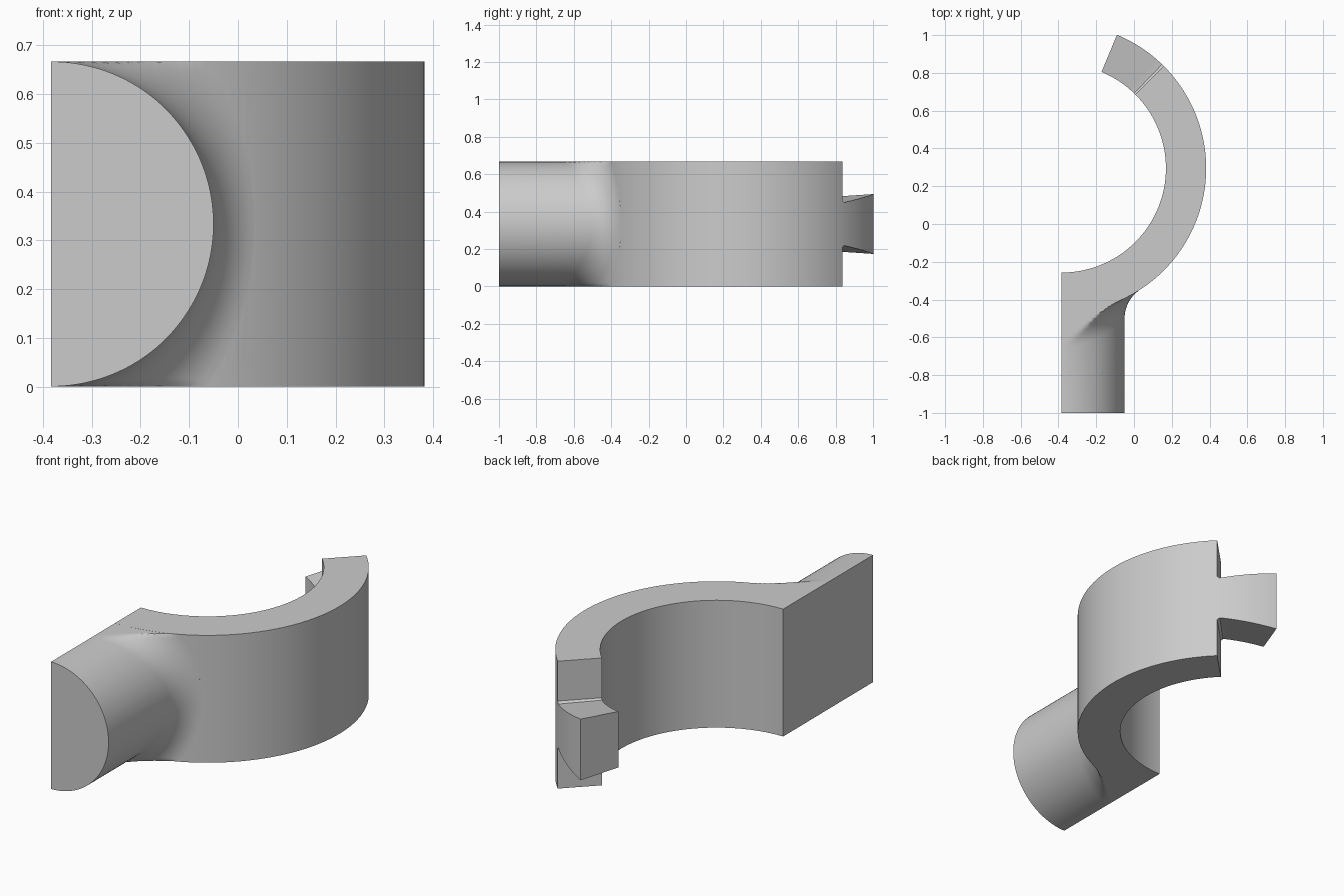
import bpy, bmesh
from math import sin, cos, pi, radians, sqrt
from mathutils import Vector

cube = bpy.data.objects.get("Cube")
if cube:
    bpy.data.objects.remove(cube, do_unlink=True)

CX, CY, H = -0.383, 0.295, 0.667      # ring axis and height
R_IN, R_OUT = 0.552, 0.765            # ring radii
R_POST, R_FIL = 0.333, 0.183          # post radius, blend radius
MID = H / 2

grey = bpy.data.materials.new("light_grey")
grey.use_nodes = True
grey.diffuse_color = (0.6, 0.6, 0.6, 1)
grey.node_tree.nodes["Principled BSDF"].inputs["Base Color"].default_value = (0.6, 0.6, 0.6, 1)


def make(name, bm):
    bmesh.ops.recalc_face_normals(bm, faces=bm.faces)
    mesh = bpy.data.meshes.new(name)
    bm.to_mesh(mesh)
    bm.free()
    mesh.materials.append(grey)
    ob = bpy.data.objects.new(name, mesh)
    bpy.context.collection.objects.link(ob)
    return ob


def activate(ob):
    bpy.ops.object.select_all(action='DESELECT')
    ob.select_set(True)
    bpy.context.view_layer.objects.active = ob


def boolean(ob, other, op):
    other.hide_render = True
    mod = ob.modifiers.new(op.lower(), 'BOOLEAN')
    mod.operation, mod.object, mod.solver = op, other, 'EXACT'
    activate(ob)
    bpy.ops.object.modifier_apply(modifier=mod.name)
    bpy.data.objects.remove(other, do_unlink=True)


def arc_sweep(name, angles, half):
    """Sweep a rectangular section round the ring axis; half(r, a) is its half height."""
    bm = bmesh.new()
    rows = []
    for a in angles:
        rows.append([bm.verts.new((CX + r * cos(a), CY + r * sin(a), MID + s * half(r, a)))
                     for r, s in ((R_IN, -1), (R_OUT, -1), (R_OUT, 1), (R_IN, 1))])
    for p, q in zip(rows, rows[1:]):
        for i in range(4):
            j = (i + 1) % 4
            bm.faces.new((p[i], p[j], q[j], q[i]))
    bm.faces.new(rows[0])
    bm.faces.new(rows[-1])
    return make(name, bm)


def post(name, n=96, m=14):
    """Half-round post whose end flares into the ring with a rolling-ball blend."""
    bm = bmesh.new()
    rows = []
    reach = R_OUT + R_FIL
    for i in range(n + 1):
        phi = -pi / 2 + pi * i / n
        c, s = cos(phi), sin(phi)
        cx, cz = (R_POST + R_FIL) * c, (R_POST + R_FIL) * s
        cy = -sqrt(reach ** 2 - cx ** 2)
        ball = Vector((cx, cy, cz))
        d0, d1 = Vector((-c, 0, -s)), Vector((-cx, -cy, 0)) / reach
        pts = [Vector((R_POST * c, -1 - CY, R_POST * s))]
        pts += [ball + R_FIL * d0.slerp(d1, k / m) for k in range(m + 1)]
        pts.append(Vector((cx, cy, 0)) * (0.66 / reach) + Vector((0, 0, cz)))
        lim = MID - 0.0003
        rows.append([bm.verts.new((CX + p.x, CY + p.y, MID + max(-lim, min(lim, p.z))))
                     for p in pts])
    for p, q in zip(rows, rows[1:]):
        for k in range(len(p) - 1):
            bm.faces.new((p[k], p[k + 1], q[k + 1], q[k]))
    # front end, flat back and the end buried in the ring
    bm.faces.new([r[0] for r in rows])
    bm.faces.new(rows[0] + rows[-1][::-1])
    for i in range(n // 2):
        quad = [rows[i][-1], rows[i + 1][-1], rows[n - i - 1][-1], rows[n - i][-1]]
        bm.faces.new(list(dict.fromkeys(quad)))
    return make(name, bm)


def drill(name, radius, x0, x1, z):
    bm = bmesh.new()
    bmesh.ops.create_cone(bm, cap_ends=True, segments=64, radius1=radius,
                          radius2=radius, depth=x1 - x0)
    for v in bm.verts:
        x, y, w = v.co
        v.co = ((x0 + x1) / 2 + w, -0.735 + y, z + x)
    return make(name, bm)


# Curved clamp arm with its mounting post
arm = arc_sweep("clamp_arm", [radians(-90 + 135 * i / 90) for i in range(91)],
                lambda r, a: MID)
boolean(arm, post("mounting_post"), 'UNION')

# Counterbored screw holes
for z in (MID - 0.167, MID + 0.167):
    boolean(arm, drill("counterbore", 0.128, -0.268, 0.1, z), 'DIFFERENCE')
    boolean(arm, drill("screw_hole", 0.055, -0.5, 0.1, z), 'DIFFERENCE')


# Dovetail tongue, widening to its tip, with a small root fillet
def tongue_half(r, a):
    t = r * sin(a - pi / 4)
    return 0.113 + 0.16 * t + max(0, 0.012 - t)


steps = [0, 0.5, 1] + [1 + 21.5 * i / 14 for i in range(1, 15)]
tongue = arc_sweep("dovetail_tongue", [radians(45 + s) for s in steps], tongue_half)

for ob in (arm, tongue):
    activate(ob)
    bpy.ops.object.shade_smooth_by_angle(angle=radians(25))
